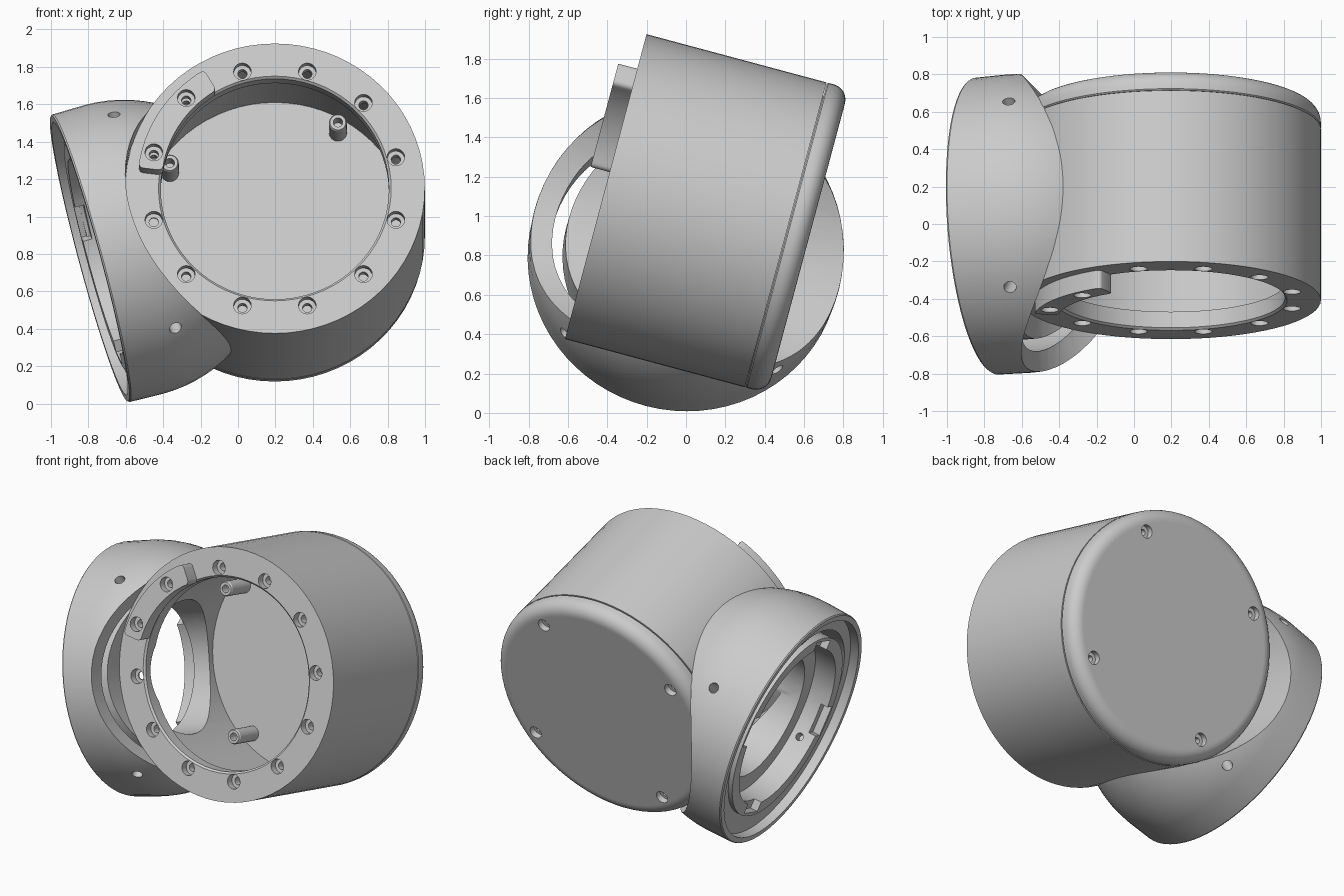
import bpy, bmesh
from math import sin, cos, pi, radians
from mathutils import Matrix

cube = bpy.data.objects.get("Cube")
if cube:
    bpy.data.objects.remove(cube)

grey = bpy.data.materials.new("light_grey")
grey.use_nodes = True
GREY = (0.6, 0.6, 0.6, 1)
grey.diffuse_color = GREY
grey.node_tree.nodes["Principled BSDF"].inputs["Base Color"].default_value = GREY

# Local frames: drum z points out of its open front, collar z points into the drum
DRUM = Matrix.Translation((0.197, -0.408, 1.15)) @ Matrix.Rotation(radians(75), 4, 'X')
COLLAR = (Matrix.Translation((-0.793, -0.012, 0.775)) @ Matrix.Rotation(radians(4.5), 4, 'Z')
          @ Matrix.Rotation(radians(75), 4, 'Y'))
R = 0.802


def lathe(bm, profile, steps=72, closed=False, place=Matrix()):
    """Spin (radius, height) points around z and place the solid."""
    part = bmesh.new()
    vs = [part.verts.new((r, 0, z)) for r, z in profile]
    es = [part.edges.new(p) for p in zip(vs, vs[1:])]
    if closed:
        es.append(part.edges.new((vs[-1], vs[0])))
    bmesh.ops.spin(part, geom=vs + es, cent=(0, 0, 0), axis=(0, 0, 1),
                   angle=2 * pi, steps=steps)
    bmesh.ops.remove_doubles(part, verts=part.verts, dist=1e-5)
    # Turn each fan of triangles at the axis into one flat cap
    bmesh.ops.dissolve_verts(part, verts=[v for v in part.verts if v.co.xy.length < 1e-4])
    bmesh.ops.recalc_face_normals(part, faces=part.faces)
    part.transform(place)
    mesh = bpy.data.meshes.new("tmp")
    part.to_mesh(mesh)
    part.free()
    bm.from_mesh(mesh)
    bpy.data.meshes.remove(mesh)


def finish(name, bm, frame):
    mesh = bpy.data.meshes.new(name)
    bm.to_mesh(mesh)
    bm.free()
    mesh.materials.append(grey)
    ob = bpy.data.objects.new(name, mesh)
    ob.matrix_world = frame
    bpy.context.collection.objects.link(ob)
    return ob


def turned(name, profile, frame, closed=False, steps=72):
    bm = bmesh.new()
    lathe(bm, profile, steps, closed)
    return finish(name, bm, frame)


def cut(ob, *cutters):
    bpy.context.view_layer.objects.active = ob
    for cutter in cutters:
        cutter.hide_render = True
        mod = ob.modifiers.new("cut", 'BOOLEAN')
        mod.operation = 'DIFFERENCE'
        mod.solver = 'EXACT'
        mod.object = cutter
        bpy.ops.object.modifier_apply(modifier=mod.name)


def ring(radius, angles, z=0.0):
    """Placements on a circle, one for each angle in degrees."""
    return [Matrix.Translation((radius * cos(radians(a)), radius * sin(radians(a)), z))
            for a in angles]


def drills(name, profile, places, frame):
    bm = bmesh.new()
    for p in places:
        lathe(bm, profile, 20, place=p)
    return finish(name, bm, frame)


def rod(r, z0, z1):
    return [(0, z0), (r, z0), (r, z1), (0, z1)]


def arc(r, cz, a0, a1, n, cr=0.0):
    return [(cr + r * cos(radians(a0 + (a1 - a0) * i / n)),
             cz + r * sin(radians(a0 + (a1 - a0) * i / n))) for i in range(n + 1)]


# Main drum: tube with an inward front flange
drum = turned("drum_body", [(R, 0), (R, -0.947), (0.73, -0.947), (0.73, -0.1),
                            (0.61, -0.1), (0.61, -0.012), (0.622, 0)], DRUM, True)
# Rounded back lid
lid = turned("back_lid", [(0, -0.94), (0.728, -0.94), (0.728, -0.95), (0.796, -0.95), (R, -0.957)]
             + arc(0.08, -0.985, 0, -90, 8, R - 0.08) + [(0.715, -1.065), (0, -1.065)], DRUM)

# Counterbored screw holes of the flange and lid
flange_angles = range(15, 375, 30)
post_angles = range(59, 419, 90)
bore = [(0, -0.3), (0.025, -0.3), (0.025, -0.05), (0.047, -0.05), (0.047, 0.02), (0, 0.02)]
flange_drill = drills("flange_drill", bore, ring(0.67, flange_angles), DRUM)
flip = Matrix.Translation((0, 0, -1.065)) @ Matrix.Rotation(pi, 4, 'X')
shallow = [(0, -0.09), (0.02, -0.09), (0.02, -0.04), (0.043, -0.04), (0.043, 0.02), (0, 0.02)]
lid_drill = drills("lid_drill", shallow, [flip @ m for m in ring(0.67, [-a for a in post_angles])], DRUM)
side_bore = turned("side_bore", rod(0.42, 0, 0.75), COLLAR)
cut(drum, flange_drill, side_bore)
cut(lid, lid_drill)

# Hollow screw posts standing on the lid inside the drum
posts = []
for i, place in enumerate(ring(0.655, post_angles)):
    posts.append(turned("screw_post_%d" % (i + 1),
                        [(0, -0.945), (0.048, -0.945), (0.048, -0.74), (0.042, -0.73),
                         (0.025, -0.73), (0.025, -0.83), (0, -0.83)], DRUM @ place, steps=24))

# Curved raised block on the flange
bm = bmesh.new()
outline = [(r * cos(radians(a)), r * sin(radians(a)), 0)
           for r, angles in ((0.735, range(121, 175, 4)), (0.605, range(173, 120, -4)))
           for a in angles]
face = bm.faces.new([bm.verts.new(p) for p in outline])
top = bmesh.ops.extrude_face_region(bm, geom=[face])["geom"]
bmesh.ops.translate(bm, vec=(0, 0, 0.1), verts=[v for v in top if isinstance(v, bmesh.types.BMVert)])
bmesh.ops.recalc_face_normals(bm, faces=bm.faces)
corners = [e for e in bm.edges if abs(e.verts[0].co.z - e.verts[1].co.z) > 0.05
           and e.calc_face_angle(0) > 0.8]
bmesh.ops.bevel(bm, geom=corners, offset=0.025, segments=4, affect='EDGES', profile=0.5)
block = finish("flange_block", bm, DRUM)
block_drill = drills("block_drill", bore, ring(0.67, (135, 165), 0.1), DRUM)
cut(block, block_drill)

# Domed side collar, hollowed towards the front and trimmed to sit against the drum
collar = turned("side_collar", [(0, 0), (0.79, 0), (0.796, 0.008)] + arc(0.8, 0.19, 0, 89, 20)
                + [(0, 0.99)], COLLAR)
recess = turned("rim_recess", rod(0.755, -0.05, 0.06), COLLAR)
hollow = turned("collar_hollow", [(0, 0.02), (0.64, 0.02)] + arc(0.64, 0.2, 0, 89, 16) + [(0, 0.84)],
                COLLAR @ Matrix.Translation((0, -0.05, 0)))
trim = turned("drum_trim", rod(R - 0.002, -2, 1.5), DRUM)
sides = [Matrix.Rotation(radians(180 - a), 4, 'Z') @ Matrix.Translation((0.82, 0, 0.3))
         @ Matrix.Rotation(pi / 2, 4, 'Y') for a in (-25, 56, 146, 234)]
side_drill = drills("collar_drill", rod(0.033, -0.25, 0.1), sides, COLLAR)
cut(collar, recess, hollow, trim, side_drill)

# Inner sleeve with a stepped bore and notched rim
sleeve = turned("inner_sleeve", [(0.62, 0.03), (0.62, 0.6), (0.42, 0.6), (0.42, 0.18),
                                 (0.54, 0.18), (0.54, 0.03)], COLLAR, True)
bm = bmesh.new()
for a in range(20, 380, 90):
    bmesh.ops.create_cube(bm, size=1, matrix=Matrix.Rotation(radians(a), 4, 'Z')
                          @ Matrix.Translation((0.55, 0, 0.03)) @ Matrix.Diagonal((0.09, 0.2, 0.1, 1)))
notches = finish("sleeve_notches", bm, COLLAR)
inner_drill = drills("sleeve_drill", rod(0.025, -0.35, -0.15),
                     [Matrix.Translation((0, 0, -0.18)) @ m for m in sides], COLLAR)
cut(sleeve, notches, inner_drill, trim)

# Remove cutters and smooth the round surfaces
for helper in (flange_drill, lid_drill, side_bore, block_drill, recess, hollow, trim,
               side_drill, notches, inner_drill):
    bpy.data.objects.remove(helper)
for ob in [drum, lid, block, collar, sleeve] + posts:
    bpy.ops.object.select_all(action='DESELECT')
    ob.select_set(True)
    bpy.context.view_layer.objects.active = ob
    bpy.ops.object.shade_smooth_by_angle(angle=radians(30))
